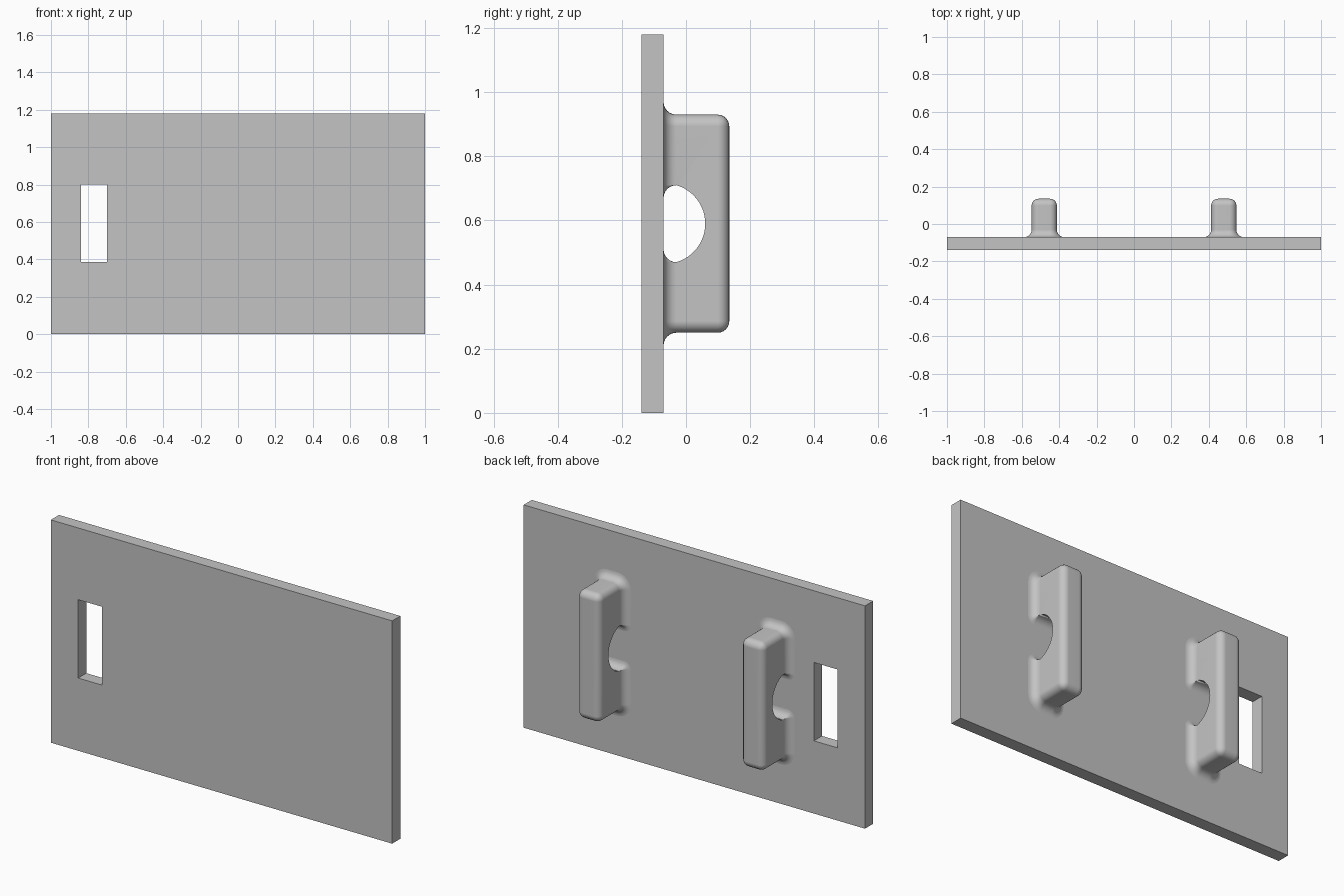
import bpy, bmesh
from math import sin, cos, pi, asin

cube = bpy.data.objects.get("Cube")
if cube:
    bpy.data.objects.remove(cube, do_unlink=True)

grey = bpy.data.materials.new("plain grey")
grey.use_nodes = True
colour = (0.55, 0.55, 0.55, 1)
grey.diffuse_color = colour
grey.node_tree.nodes["Principled BSDF"].inputs["Base Color"].default_value = colour

FACE_Y = -0.07            # back surface of the plate
MID = 0.59                # height of the lug centres


def finish(bm, name):
    bmesh.ops.recalc_face_normals(bm, faces=bm.faces)
    mesh = bpy.data.meshes.new(name)
    bm.to_mesh(mesh)
    bm.free()
    mesh.materials.append(grey)
    obj = bpy.data.objects.new(name, mesh)
    bpy.context.collection.objects.link(obj)
    return obj


# Flat plate with a rectangular slot
def build_plate():
    bm = bmesh.new()

    def rect(x0, x1, z0, z1):
        return [bm.verts.new((x, FACE_Y, z))
                for x, z in ((x0, z0), (x1, z0), (x1, z1), (x0, z1))]

    outer = rect(-1, 1, 0, 1.18)
    slot = rect(-0.84, -0.70, 0.385, 0.80)
    faces = []
    for i in range(4):
        j = (i + 1) % 4
        faces.append(bm.faces.new((outer[i], outer[j], slot[j], slot[i])))
    new = bmesh.ops.extrude_face_region(bm, geom=faces, use_keep_orig=True)["geom"]
    moved = [g for g in new if isinstance(g, bmesh.types.BMVert)]
    bmesh.ops.translate(bm, verts=moved, vec=(0, -0.068, 0))
    finish(bm, "plate")


# Rounded lug with an arched opening and two flared feet
W, H = 0.0675, 0.34       # half width, half height
TOP, FOOT = 0.135, -0.03  # outer face, top of the base fillet
ROUND, FILLET, N = 0.036, 0.04, 6
HOLE_H, HOLE_TIP = 0.12, 0.06


def foot_ring(bm, side, d, y):
    corners = ((W - ROUND, H - ROUND, ROUND + d), (ROUND - W, H - ROUND, ROUND + d),
               (-W, HOLE_H, d), (W, HOLE_H, d))
    ring = []
    for q, (cx, cu, r) in enumerate(corners):
        for i in range(N + 1):
            a = (q + i / N) * pi / 2
            ring.append(bm.verts.new((cx + r * cos(a), y, side * (cu + r * sin(a)))))
    return ring


def build_lug(name, x):
    bm = bmesh.new()

    # Side outline with the arch, extruded across the width
    sag = HOLE_TIP - FOOT
    r = (HOLE_H ** 2 + sag ** 2) / (2 * sag)
    end = asin(HOLE_H / r)
    outline = [(FOOT, H), (TOP, H), (TOP, -H), (FOOT, -H)]
    for i in range(25):
        a = end * (i / 12 - 1)
        outline.append((HOLE_TIP - r + r * cos(a), r * sin(a)))
    side = bm.faces.new([bm.verts.new((-W, y, z)) for y, z in outline])
    new = bmesh.ops.extrude_face_region(bm, geom=[side], use_keep_orig=True)["geom"]
    moved = [g for g in new if isinstance(g, bmesh.types.BMVert)]
    bmesh.ops.translate(bm, verts=moved, vec=(2 * W, 0, 0))
    bmesh.ops.recalc_face_normals(bm, faces=bm.faces)

    # Round the outer face and the end corners
    def is_round(e):
        a, b = (v.co for v in e.verts)
        on_top = min(a.y, b.y) > TOP - 1e-4
        on_end = min(abs(a.z), abs(b.z)) > H - 1e-4 and abs(a.y - b.y) > 0.01
        return on_top or on_end

    bmesh.ops.bevel(bm, geom=[e for e in bm.edges if is_round(e)], offset=ROUND,
                    offset_type='OFFSET', segments=N, profile=0.5, affect='EDGES')
    open_faces = [f for f in bm.faces if all(abs(v.co.y - FOOT) < 1e-4 for v in f.verts)]
    bmesh.ops.delete(bm, geom=open_faces, context='FACES')

    # Flared feet running into the plate
    for s in (-1, 1):
        rings = []
        for i in range(N + 1):
            t = i / N * pi / 2
            rings.append(foot_ring(bm, s, FILLET * (1 - cos(t)), FOOT - FILLET * sin(t)))
        rings.append(foot_ring(bm, s, FILLET, FACE_Y - 0.005))
        for lower, upper in zip(rings, rings[1:]):
            for i in range(len(lower)):
                j = (i + 1) % len(lower)
                bm.faces.new((lower[i], lower[j], upper[j], upper[i]))
        bm.faces.new(rings[-1])
    bmesh.ops.remove_doubles(bm, verts=bm.verts, dist=0.0004)

    obj = finish(bm, name)
    obj.location = (x, 0, MID)
    bpy.ops.object.select_all(action='DESELECT')
    obj.select_set(True)
    bpy.context.view_layer.objects.active = obj
    bpy.ops.object.shade_smooth_by_angle(angle=pi / 5)
    flat = obj.modifiers.new("even shading", 'WEIGHTED_NORMAL')
    flat.keep_sharp = True


build_plate()
build_lug("left_lug", 0.48)
build_lug("right_lug", -0.48)
